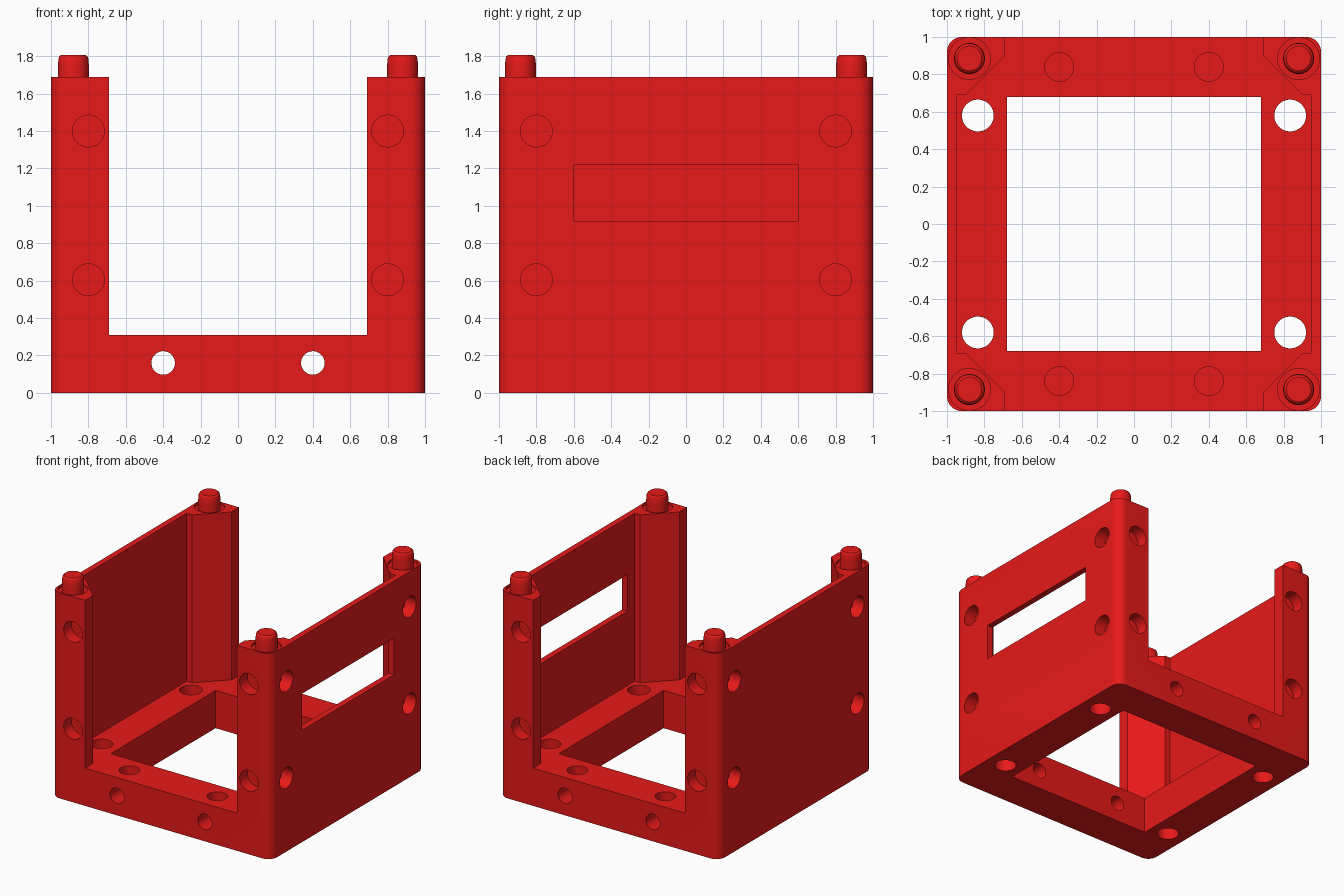
import bpy, bmesh, math
from mathutils import Matrix, Vector

if "Cube" in bpy.data.objects:
    bpy.data.objects.remove(bpy.data.objects["Cube"])

H, FLOOR = 1.69, 0.31
red = bpy.data.materials.new("red_plastic")
red.diffuse_color = (0.8, 0.01, 0.01, 1)
red.use_nodes = True
red.node_tree.nodes["Principled BSDF"].inputs["Base Color"].default_value = red.diffuse_color


def make(name, bm):
    bmesh.ops.recalc_face_normals(bm, faces=bm.faces)
    me = bpy.data.meshes.new(name)
    bm.to_mesh(me)
    bm.free()
    ob = bpy.data.objects.new(name, me)
    bpy.context.collection.objects.link(ob)
    return ob


def prism(name, pts, z0, z1):
    bm = bmesh.new()
    face = bm.faces.new([bm.verts.new((x, y, z0)) for x, y in pts])
    ext = bmesh.ops.extrude_face_region(bm, geom=[face])
    bmesh.ops.translate(bm, vec=(0, 0, z1 - z0),
                        verts=[v for v in ext["geom"] if isinstance(v, bmesh.types.BMVert)])
    return make(name, bm)


def box(name, x0, x1, y0, y1, z0, z1):
    return prism(name, [(x0, y0), (x1, y0), (x1, y1), (x0, y1)], z0, z1)


def drill(bm, centre, axis, r, length):
    rot = Vector((0, 0, 1)).rotation_difference(Vector(axis)).to_matrix().to_4x4()
    bmesh.ops.create_cone(bm, cap_ends=True, segments=48, radius1=r, radius2=r,
                          depth=length, matrix=Matrix.Translation(centre) @ rot)


def smooth(ob):
    ob.data.materials.append(red)
    bpy.ops.object.select_all(action='DESELECT')
    ob.select_set(True)
    bpy.context.view_layer.objects.active = ob
    bpy.ops.object.shade_smooth_by_angle(angle=math.radians(30))


# Outer block with rounded vertical corners
R = 0.08
outline = []
for q, (sx, sy) in enumerate([(1, 1), (-1, 1), (-1, -1), (1, -1)]):
    for i in range(11):
        a = math.radians(q * 90 + i * 9)
        outline.append((sx * (1 - R) + R * math.cos(a), sy * (1 - R) + R * math.sin(a)))
frame = prism("frame", outline, 0, H)

# Interior between the posts, open at front and back
quarter = [(0.69, 1.1), (0.69, 0.9), (0.9, 0.69), (0.95, 0.69)]
right = quarter + [(x, -y) for x, y in reversed(quarter)]
cavity = prism("cavity_cutter", right + [(-x, y) for x, y in reversed(right)], FLOOR, 2)
window = box("floor_window_cutter", -0.68, 0.68, -0.68, 0.68, -0.2, 0.5)
slot = box("side_slot_cutter", 0.85, 1.1, -0.6, 0.6, 0.92, 1.22)

# All round holes
bm = bmesh.new()
for s in (-1, 1):
    drill(bm, (0.4 * s, 0, 0.16), (0, 1, 0), 0.063, 2.4)                # screw holes
    for t in (-1, 1):
        drill(bm, (0.835 * s, 0.58 * t, 0.15), (0, 0, 1), 0.085, 0.5)   # floor corners
        drill(bm, (0.4 * s, 0.84 * t, 0.33), (0, 0, 1), 0.077, 0.2)     # floor pockets
        drill(bm, (0.88 * s, 0.885 * t, H + 0.03), (0, 0, 1), 0.112, 0.1)  # peg grooves
        for z in (0.605, 1.4):
            drill(bm, (0.8 * s, t, z), (0, 1, 0), 0.085, 0.2)           # post pockets
            drill(bm, (s, 0.8 * t, z), (1, 0, 0), 0.085, 0.2)
holes = make("hole_cutter", bm)

cutters = [cavity, window, slot, holes]
for c in cutters:
    c.hide_render = True
    m = frame.modifiers.new(c.name, 'BOOLEAN')
    m.operation, m.solver, m.object = 'DIFFERENCE', 'EXACT', c
bpy.context.view_layer.objects.active = frame
for c in cutters:
    bpy.ops.object.modifier_apply(modifier=c.name)
for c in cutters:
    bpy.data.objects.remove(c)
smooth(frame)

# Locating pegs on the post tops
profile = [(0, 1.66), (0.083, 1.66), (0.083, 1.75), (0.08, 1.785), (0.076, 1.798),
           (0.066, 1.807), (0, 1.807)]
for s in (-1, 1):
    for t in (-1, 1):
        bm = bmesh.new()
        vs = [bm.verts.new((r, 0, z)) for r, z in profile]
        edges = [bm.edges.new(p) for p in zip(vs, vs[1:])]
        bmesh.ops.spin(bm, geom=vs + edges, cent=(0, 0, 0), axis=(0, 0, 1),
                       angle=math.tau, steps=40)
        bmesh.ops.remove_doubles(bm, verts=bm.verts, dist=1e-4)
        peg = make("post_peg", bm)
        peg.location = (0.88 * s, 0.885 * t, 0)
        smooth(peg)
